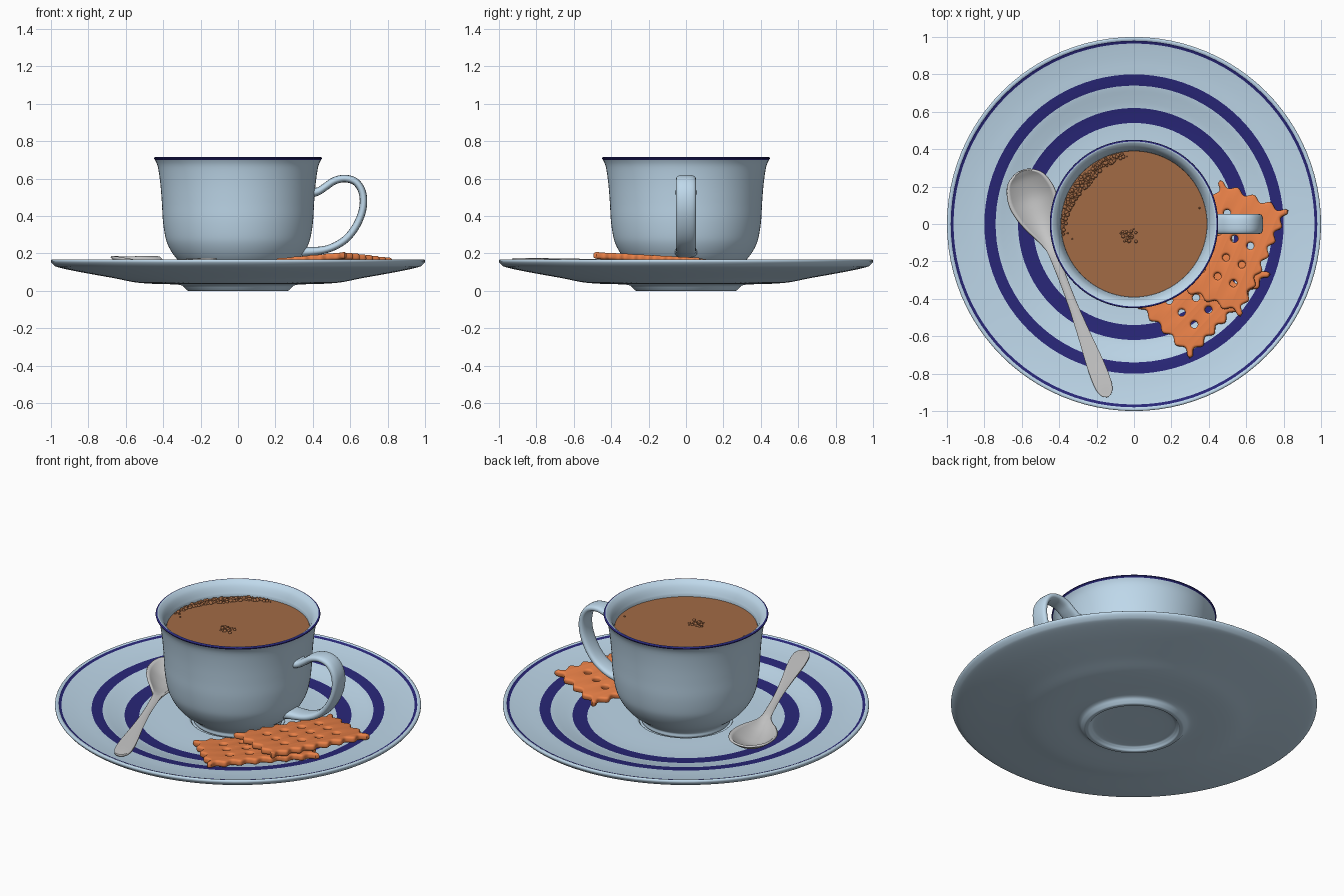
import bpy, bmesh, math, random
from mathutils import Vector, Matrix

if "Cube" in bpy.data.objects:
    bpy.data.objects.remove(bpy.data.objects["Cube"])

random.seed(4)
TAU = 2 * math.pi


def material(name, rgb):
    m = bpy.data.materials.new(name)
    m.diffuse_color = (*rgb, 1)
    m.use_nodes = True
    m.node_tree.nodes["Principled BSDF"].inputs["Base Color"].default_value = m.diffuse_color
    return m


GLAZE = material("pale_blue_glaze", (0.52, 0.69, 0.83))
NAVY = material("navy_band", (0.022, 0.02, 0.19))
COFFEE = material("coffee", (0.36, 0.145, 0.06))
BISCUIT = material("biscuit", (0.82, 0.22, 0.065))


def spline(pts, n=4):
    """Smooth curve through points of any dimension."""
    out = []
    for i in range(len(pts) - 1):
        p = [pts[max(0, min(len(pts) - 1, i + k))] for k in (-1, 0, 1, 2)]
        for j in range(n):
            t = j / n
            out.append(tuple(
                0.5 * (2 * b + (c - a) * t + (2 * a - 5 * b + 4 * c - d) * t * t
                       + (3 * b - a - 3 * c + d) * t ** 3)
                for a, b, c, d in zip(*p)))
    return out + [tuple(pts[-1])]


def add_object(name, bm, mats=()):
    bmesh.ops.remove_doubles(bm, verts=bm.verts, dist=1e-5)
    bmesh.ops.recalc_face_normals(bm, faces=bm.faces)
    me = bpy.data.meshes.new(name)
    bm.to_mesh(me)
    bm.free()
    for m in mats:
        me.materials.append(m)
    ob = bpy.data.objects.new(name, me)
    bpy.context.collection.objects.link(ob)
    return ob


def loft(name, rings, mats=(), closed=True, banded=None):
    """Skin consecutive rings; banded(row) says which rows use material 1."""
    bm = bmesh.new()
    rows = [[bm.verts.new(p) for p in r] for r in rings]
    n = len(rows[0])
    for i, (a, b) in enumerate(zip(rows, rows[1:])):
        for j in range(n if closed else n - 1):
            k = (j + 1) % n
            f = bm.faces.new((a[j], a[k], b[k], b[j]))
            f.material_index = int(bool(banded and banded(i)))
    return add_object(name, bm, mats)


def lathe(name, profile, mats, band=None, n=4, seg=96):
    p = [(min(max(r, 0), 1), max(z, 0)) for r, z in spline(profile, n)]
    rings = [[(r * math.cos(TAU * k / seg), r * math.sin(TAU * k / seg), z)
              for k in range(seg)] for r, z in p]

    def banded(i):
        return band((p[i][0] + p[i + 1][0]) / 2, (p[i][1] + p[i + 1][1]) / 2)
    return loft(name, rings, mats, banded=banded if band else None)


# Saucer: underside, foot ring, rim, banded top and central recess
lathe("saucer", [
    (0, .022), (.2, .022), (.235, .014), (.25, 0), (.268, 0), (.282, .012), (.30, .028),
    (.34, .034), (.45, .037), (.55, .045), (.65, .065), (.75, .083), (.87, .105),
    (.96, .125), (.985, .137), (1, .155), (.997, .166), (.988, .168), (.98, .165),
    (.965, .159), (.88, .145), (.80, .136), (.74, .128), (.68, .112), (.62, .098),
    (.54, .090), (.45, .086), (.29, .085), (.265, .083), (.255, .072), (.24, .07), (0, .07)],
    [GLAZE, NAVY],
    lambda r, z: z > .085 + .05 * (r > .7) * (r - .7) / .3 * 1.6 - .02 * (r < .7) and
    (.54 < r < .62 or (.74 < r < .80 and z > .11) or (.965 < r < .98 and z > .145)))

# Cup shell, outside then over the rim and down the inside
lathe("cup", [
    (0, .09), (.2, .09), (.215, .072), (.235, .07), (.245, .08), (.245, .10), (.27, .122),
    (.315, .158), (.35, .20), (.377, .25), (.391, .30), (.402, .38), (.407, .47),
    (.415, .57), (.428, .66), (.443, .698), (.45, .706), (.448, .712), (.441, .714),
    (.43, .709), (.411, .69), (.395, .655), (.389, .62), (.377, .45), (.36, .30),
    (.31, .20), (.2, .14), (0, .13)],
    [GLAZE, NAVY], lambda r, z: z > .698 and r > .441)

# Cup handle: rounded flat strap swept along a loop
path = spline([(.393, .525), (.43, .532), (.47, .558), (.515, .588), (.57, .600), (.625, .585),
               (.66, .54), (.671, .48), (.66, .41), (.625, .335), (.575, .275), (.51, .235),
               (.44, .215), (.34, .208)], 4)
rings = []
for i, (x, z) in enumerate(path):
    a, b = path[max(i - 1, 0)], path[min(i + 1, len(path) - 1)]
    t = Vector((b[0] - a[0], 0, b[1] - a[1])).normalized()
    nrm = Vector((t.z, 0, -t.x))
    e = min(i, len(path) - 1 - i)
    flare = 1 + .5 * max(0, 1 - e / 6) ** 2
    ring = []
    for k in range(20):
        c, s = math.cos(TAU * k / 20), math.sin(TAU * k / 20)
        w = math.copysign(abs(c) ** .7, c) * .053 * (1 + (flare - 1) * .3)
        h = math.copysign(abs(s) ** .8, s) * .02 * flare
        ring.append(Vector((x, w, z)) + nrm * h)
    rings.append(ring)
loft("cup_handle", rings, [GLAZE])

# Coffee surface and froth bubbles
lathe("coffee_surface", [(0, .63), (.392, .63)], [COFFEE], n=1)
spots = []
for _ in range(250):
    ang = math.radians(random.triangular(92, 192, 138))
    spread = .012 + .055 * max(0, 1 - abs(ang - math.radians(138)) / .85)
    r = .383 - random.random() * spread
    spots.append((r * math.cos(ang), r * math.sin(ang), random.uniform(.004, .011)))
for _ in range(26):
    spots.append((random.gauss(-.03, .02), random.gauss(-.055, .02), random.uniform(.004, .01)))
spots += [(.35, .085, .005), (-.355, -.05, .005), (-.33, -.08, .004)]
bm = bmesh.new()
for x, y, r in spots:
    bmesh.ops.create_icosphere(bm, subdivisions=2, radius=r,
                               matrix=Matrix.Translation((x, y, .631)))
add_object("froth_bubbles", bm, [COFFEE])

# Teaspoon: stations of (distance from tip, half width, edge height, dish depth)
tip, end = Vector((-.60, .285, 0)), Vector((-.14, -.925, 0))
along = (end - tip).normalized()
side = Vector((-along.y, along.x, 0))
stations = spline([
    (0, .008, .178, 0), (.012, .05, .180, .01), (.055, .102, .182, .038),
    (.14, .127, .181, .064), (.22, .119, .176, .062), (.30, .092, .167, .048),
    (.37, .058, .157, .026), (.43, .034, .151, .006), (.50, .023, .150, -.006),
    (.70, .020, .154, -.007), (.90, .030, .159, -.006), (1.1, .046, .164, -.004),
    (1.22, .047, .167, -.003), (1.275, .032, .169, 0), (1.294, .006, .169, 0)], 4)
rings = []
for s, w, z, d in stations:
    rings.append([tip + along * s + side * (w * u / 8) + Vector((0, 0, z - d * (1 - (u / 8) ** 2)))
                  for u in range(-8, 9)])
spoon = loft("teaspoon", rings, closed=False)
sol = spoon.modifiers.new("thickness", 'SOLIDIFY')
sol.thickness, sol.offset = .012, 0


# Biscuits: scalloped outline with a grid of holes, rounded by the curve bevel
def biscuit(name, centre, xdir, ydir):
    L, W, amp = .60, .385, .013
    cu = bpy.data.curves.new(name, 'CURVE')
    cu.dimensions, cu.fill_mode = '2D', 'BOTH'
    cu.extrude, cu.bevel_depth, cu.offset, cu.bevel_resolution = .005, .013, -.013, 3

    def poly(pts):
        sp = cu.splines.new('POLY')
        sp.points.add(len(pts) - 1)
        for q, (x, y) in zip(sp.points, pts):
            q.co = (x, y, 0, 1)
        sp.use_cyclic_u = True

    corners = [Vector(c) for c in ((-L/2, -W/2), (L/2, -W/2), (L/2, W/2), (-L/2, W/2))]
    outline = []
    for i, a in enumerate(corners):
        b = corners[(i + 1) % 4]
        waves = 4 if i % 2 else 7
        d = (b - a).normalized()
        out = Vector((d.y, -d.x))
        steps = waves * 10
        for k in range(steps):
            t = k / steps
            p = a.lerp(b, t) + out * amp * math.cos(TAU * waves * t)
            if k == 0:
                p = a * 1.04
            outline.append(p)
    poly(outline)
    for ix in (-1.5, -.5, .5, 1.5):
        for iy in (-1, 0, 1):
            poly([(ix * .11 + .019 * math.cos(TAU * k / 16),
                   iy * .093 + .019 * math.sin(TAU * k / 16)) for k in range(16)])
    tmp = bpy.data.objects.new(name + "_outline", cu)
    bpy.context.collection.objects.link(tmp)
    deps = bpy.context.evaluated_depsgraph_get()
    me = bpy.data.meshes.new_from_object(tmp.evaluated_get(deps))
    bm = bmesh.new()
    bm.from_mesh(me)
    bpy.data.objects.remove(tmp)
    ob = add_object(name, bm, [BISCUIT])
    x = Vector(xdir).normalized()
    z = x.cross(Vector(ydir)).normalized()
    m = Matrix((x, z.cross(x), z)).transposed().to_4x4()
    ob.matrix_world = Matrix.Translation(centre) @ m


biscuit("upper_biscuit", (.515, -.13, .158), (.41, .91, -.05), (-.93, .38, -.085))
biscuit("lower_biscuit", (.37, -.355, .124), (.69, .72, 0), (-.72, .69, -.11))

# Smooth shading everywhere, keeping true edges
bpy.ops.object.select_all(action='DESELECT')
for ob in bpy.context.collection.objects:
    ob.select_set(True)
    bpy.context.view_layer.objects.active = ob
bpy.ops.object.shade_smooth_by_angle(angle=math.radians(40))
